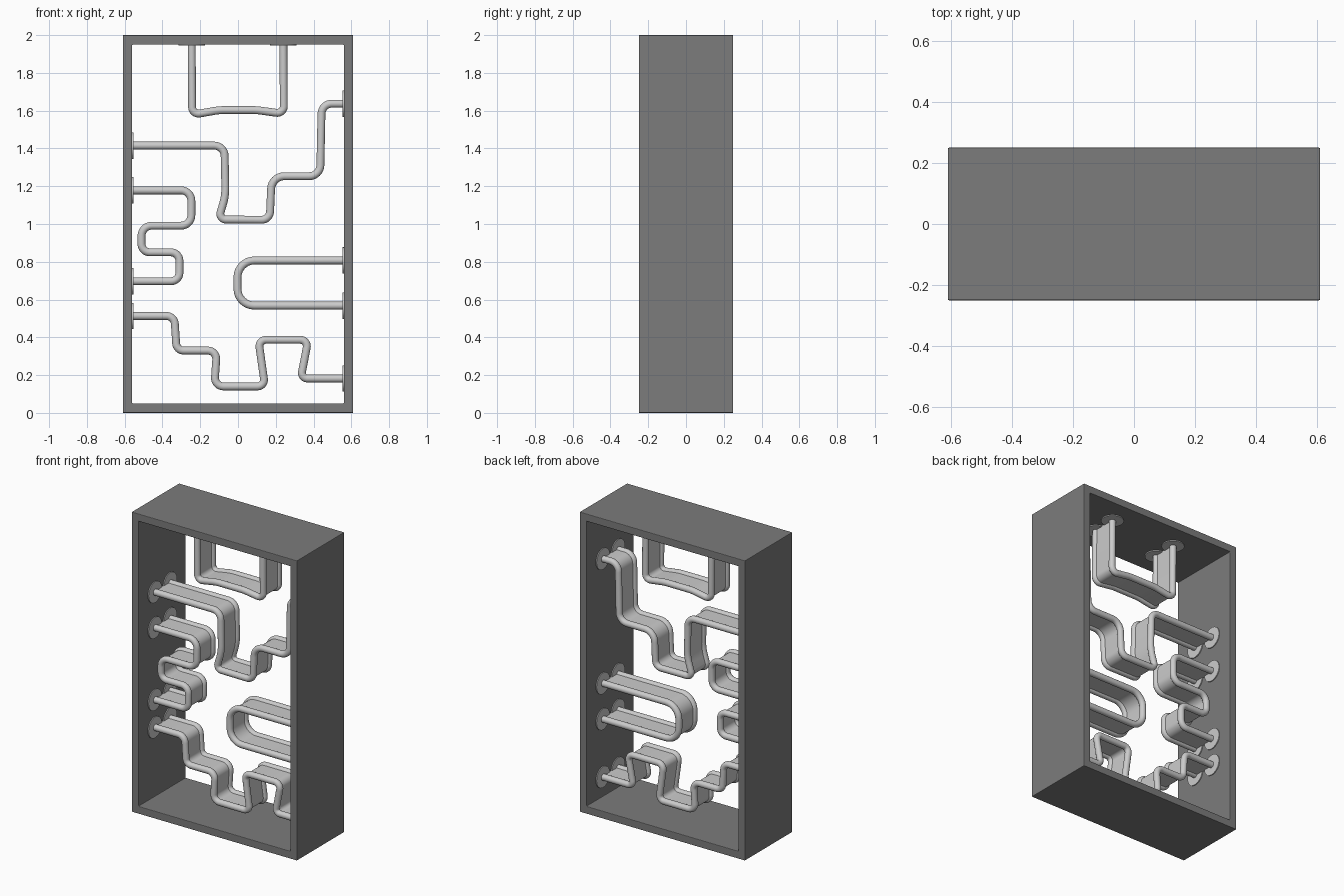
import bpy, bmesh, math
from mathutils import Vector

if "Cube" in bpy.data.objects:
    bpy.data.objects.remove(bpy.data.objects["Cube"])

W, D, H, T = 0.61, 0.25, 2.0, 0.05     # half width, half depth, height, board thickness
RAIL_Y, RAIL_R, WEB = 0.08, 0.021, 0.007


def finish(name, bm, smooth=True):
    bmesh.ops.recalc_face_normals(bm, faces=bm.faces)
    me = bpy.data.meshes.new(name)
    bm.to_mesh(me)
    bm.free()
    ob = bpy.data.objects.new(name, me)
    bpy.context.collection.objects.link(ob)
    if smooth:
        bpy.ops.object.select_all(action='DESELECT')
        ob.select_set(True)
        bpy.context.view_layer.objects.active = ob
        bpy.ops.object.shade_smooth_by_angle(angle=math.radians(35))
    return ob


def rounded(points, steps=8):
    """Path of (x, z, radius) corners with each corner filleted."""
    pts = [Vector(p[:2]) for p in points]
    out = [pts[0]]
    for i in range(1, len(pts) - 1):
        p, r = pts[i], points[i][2]
        a, b = (pts[i - 1] - p).normalized(), (pts[i + 1] - p).normalized()
        half = a.angle(b) / 2
        d = r / math.tan(half)
        c = p + (a + b).normalized() * (r / math.sin(half))
        u, v = p + a * d - c, p + b * d - c
        ang = u.angle(v)
        for k in range(steps + 1):
            t = k / steps
            out.append(c + (u * math.sin((1 - t) * ang) + v * math.sin(t * ang)) / math.sin(ang))
    return out + [pts[-1]]


def dumbbell(n=16):
    """Cross-section: two round rails joined by a thin web."""
    a0 = math.asin(WEB / RAIL_R)
    prof = []
    for s, start in ((1, math.pi), (-1, 0)):
        for k in range(n + 1):
            a = start + a0 + (2 * math.pi - 2 * a0) * k / n
            prof.append((s * RAIL_Y + RAIL_R * math.cos(a), RAIL_R * math.sin(a)))
    return prof


def shelf(name, points):
    path, prof = rounded(points), dumbbell()
    bm = bmesh.new()
    rings = []
    for i, p in enumerate(path):
        t1 = (p - path[i - 1]).normalized() if i else (path[1] - p).normalized()
        t2 = (path[i + 1] - p).normalized() if i < len(path) - 1 else t1
        t = (t1 + t2).normalized()
        n = Vector((-t.y, t.x)) / max(0.5, t.dot(t1))
        rings.append([bm.verts.new((p.x + n.x * o, y, p.y + n.y * o)) for y, o in prof])
    m = len(prof)
    for a, b in zip(rings, rings[1:]):
        for j in range(m):
            bm.faces.new((a[j], a[(j + 1) % m], b[(j + 1) % m], b[j]))
    bm.faces.new(rings[0])
    bm.faces.new(rings[-1])
    finish(name, bm)
    # round wall flanges for both rails at both ends
    bm = bmesh.new()
    for end, nxt in ((path[0], path[1]), (path[-1], path[-2])):
        d = (nxt - end).normalized()
        d = Vector((round(d.x), 0, round(d.y)))
        for y in (-RAIL_Y, RAIL_Y):
            res = bmesh.ops.create_cone(bm, cap_ends=True, segments=32,
                                        radius1=0.07, radius2=0.07, depth=0.008)
            rot = d.to_track_quat('Z', 'Y').to_matrix()
            bmesh.ops.rotate(bm, verts=res['verts'], matrix=rot)
            bmesh.ops.translate(bm, verts=res['verts'],
                                vec=Vector((end.x, y, end.y)) + d * 0.002)
    finish(name + "_flanges", bm)


# Open box frame, dark grey
bm = bmesh.new()
loops = []
for y, i in ((-D, 0), (-D, T), (D, T), (D, 0)):
    loops.append([bm.verts.new(c) for c in ((-W + i, y, i), (W - i, y, i),
                                            (W - i, y, H - i), (-W + i, y, H - i))])
for k in range(4):
    a, b = loops[k], loops[(k + 1) % 4]
    for j in range(4):
        bm.faces.new((a[j], a[(j + 1) % 4], b[(j + 1) % 4], b[j]))
frame = finish("frame", bm, smooth=False)
bev = frame.modifiers.new("edge_bevel", 'BEVEL')
bev.width, bev.segments = 0.004, 2
dark = bpy.data.materials.new("dark_frame")
dark.diffuse_color = (0.2, 0.2, 0.2, 1)
dark.use_nodes = True
dark.node_tree.nodes["Principled BSDF"].inputs["Base Color"].default_value = dark.diffuse_color
frame.data.materials.append(dark)

# Bent pipe shelves: corners as (x, z, radius)
E = W - T
shelf("top_shelf", [(-0.245, H - T, 0), (-0.243, 1.578, 0.035), (-0.10, 1.603, 0.3),
                    (0.10, 1.603, 0.3), (0.243, 1.583, 0.035), (0.24, H - T, 0)])
shelf("upper_shelf", [(-E, 1.415, 0), (-0.072, 1.415, 0.055), (-0.066, 1.15, 0.3),
                      (-0.104, 1.024, 0.03), (0.168, 1.022, 0.045), (0.178, 1.253, 0.07),
                      (0.435, 1.253, 0.06), (0.443, 1.637, 0.055), (E, 1.637, 0)])
shelf("snake_shelf", [(-E, 1.178, 0), (-0.247, 1.178, 0.055), (-0.247, 0.991, 0.055),
                      (-0.511, 0.991, 0.055), (-0.511, 0.85, 0.045), (-0.31, 0.85, 0.045),
                      (-0.31, 0.697, 0.045), (-E, 0.697, 0)])
shelf("loop_shelf", [(E, 0.807, 0), (-0.003, 0.807, 0.09),
                     (-0.003, 0.568, 0.09), (E, 0.568, 0)])
shelf("lower_shelf", [(-E, 0.513, 0), (-0.337, 0.513, 0.045), (-0.325, 0.33, 0.04),
                      (-0.112, 0.33, 0.045), (-0.125, 0.14, 0.045), (0.143, 0.14, 0.035),
                      (0.108, 0.387, 0.035), (0.372, 0.387, 0.035), (0.332, 0.182, 0.03),
                      (E, 0.182, 0)])
